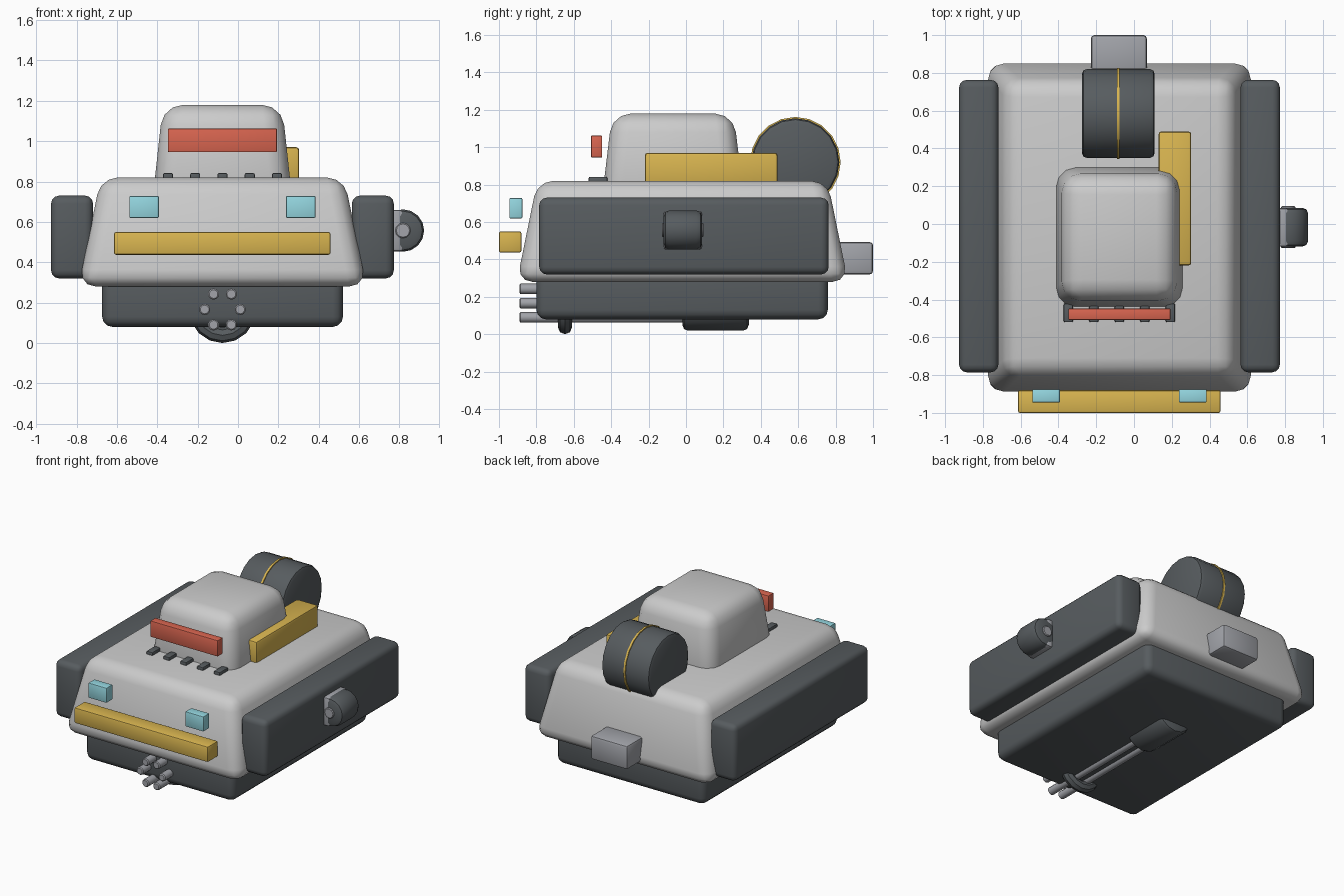
import bpy, bmesh
from math import pi, cos, sin, radians
from mathutils import Matrix, Vector

if "Cube" in bpy.data.objects:
    bpy.data.objects.remove(bpy.data.objects["Cube"])

CX = -0.077  # centre line of the vehicle body


def material(name, rgb):
    m = bpy.data.materials.new(name)
    m.diffuse_color = (*rgb, 1)
    m.use_nodes = True
    m.node_tree.nodes["Principled BSDF"].inputs["Base Color"].default_value = m.diffuse_color
    return m


DARK = material("dark_steel", (0.095, 0.107, 0.115))
YELLOW = material("yellow", (0.69, 0.46, 0.08))
RED = material("red", (0.69, 0.13, 0.08))
CYAN = material("cyan", (0.30, 0.68, 0.75))
METAL = material("light_metal", (0.36, 0.37, 0.40))


def finish(bm, name, mat, bevel=0, segments=3, min_angle=60):
    """Bevel the hard edges, make the object and shade it."""
    if bevel:
        edges = [e for e in bm.edges if e.calc_face_angle(0) > radians(min_angle)]
        bmesh.ops.bevel(bm, geom=edges, offset=bevel, segments=segments,
                        profile=0.5, affect='EDGES', clamp_overlap=True)
    bmesh.ops.recalc_face_normals(bm, faces=bm.faces[:])
    me = bpy.data.meshes.new(name)
    bm.to_mesh(me)
    bm.free()
    ob = bpy.data.objects.new(name, me)
    bpy.context.collection.objects.link(ob)
    if mat:
        me.materials.append(mat)
    bpy.ops.object.select_all(action='DESELECT')
    ob.select_set(True)
    bpy.context.view_layer.objects.active = ob
    bpy.ops.object.shade_smooth_by_angle(angle=radians(40))
    return ob


def box(name, x, y, z, mat=None, bevel=0.01, segments=2, inset=(0, 0)):
    """Box from (min, max) ranges; inset tapers the top in x and y."""
    bm = bmesh.new()
    bmesh.ops.create_cube(bm, size=2)
    for v in bm.verts:
        top = v.co.z > 0
        c = [(a + b) / 2 + s * ((b - a) / 2 - i * top)
             for (a, b), s, i in zip((x, y, z), v.co, (*inset, 0))]
        v.co = Vector(c)
    return finish(bm, name, mat, bevel, segments)


def drum(name, centre, radius, length, axis, mat, sides=16, bevel=0.02, segments=2):
    """Cylinder lying along x or y."""
    bm = bmesh.new()
    rot = Matrix.Rotation(pi / 2, 4, 'Y' if axis == 'x' else 'X')
    bmesh.ops.create_cone(bm, cap_ends=True, segments=sides, radius1=radius,
                          radius2=radius, depth=length,
                          matrix=Matrix.Translation(centre) @ rot)
    return finish(bm, name, mat, bevel, segments)


# Hull, undercarriage and turret
box("upper_hull", (-0.79, 0.636), (-0.905, 0.867), (0.28, 0.82), None, 0.085, 3, (0.11, 0.11))
box("lower_hull", (-0.673, 0.52), (-0.80, 0.758), (0.08, 0.40), DARK, 0.05, 3)
box("turret", (-0.422, 0.268), (-0.45, 0.31), (0.72, 1.18), None, 0.10, 3, (0.05, 0.055))

# Side skirts
for side, name in ((-1, "left_skirt"), (1, "right_skirt")):
    mid = CX + side * 0.745
    box(name, (mid - 0.104, mid + 0.104), (-0.785, 0.763), (0.32, 0.73), DARK, 0.04, 3)

# Bumper, headlights, visor and turret side box
box("front_bumper", (-0.614, 0.458), (-1.0, -0.88), (0.437, 0.55), YELLOW)
for side, name in ((-1, "left_headlight"), (1, "right_headlight")):
    mid = CX + side * 0.388
    box(name, (mid - 0.073, mid + 0.073), (-0.945, -0.875), (0.62, 0.728), CYAN, 0.005)
box("turret_visor", (-0.347, 0.193), (-0.508, -0.448), (0.945, 1.062), RED, 0.005)
box("turret_side_box", (0.13, 0.303), (-0.22, 0.49), (0.79, 0.97), YELLOW, 0.015)

# Vent slats in front of the turret
for i in range(5):
    mid = CX + (i - 2) * 0.135
    box(f"vent_slat_{i + 1}", (mid - 0.025, mid + 0.025), (-0.52, -0.42), (0.80, 0.842), DARK, 0.008)

# Rear drum with gold band, and rear box
drum("rear_drum", (-0.083, 0.585, 0.92), 0.235, 0.385, 'x', DARK, 20, 0.025)
drum("rear_drum_band", (-0.083, 0.585, 0.92), 0.242, 0.014, 'x', YELLOW, 20, 0)
box("rear_box", (-0.228, 0.068), (0.79, 1.0), (0.32, 0.493), METAL, 0.018)

# Rotary gun under the hull
GZ = 0.166
for i in range(6):
    a = i * pi / 3
    drum(f"gun_barrel_{i + 1}", (CX + 0.088 * cos(a), -0.44, GZ + 0.088 * sin(a)),
         0.028, 0.90, 'y', METAL, 10, 0.006, 1)
drum("gun_housing", (CX, 0.158, GZ), 0.147, 0.355, 'y', DARK, 16, 0.03)
bpy.ops.mesh.primitive_torus_add(location=(CX, -0.647, GZ), rotation=(pi / 2, 0, 0),
                                 major_radius=0.128, minor_radius=0.038,
                                 major_segments=16, minor_segments=8)
clamp = bpy.context.object
clamp.name = "gun_clamp_ring"
clamp.data.materials.append(DARK)
bpy.ops.object.shade_smooth_by_angle(angle=radians(40))

# Reel mounted on the right skirt
box("reel_mount", (0.74, 0.817), (-0.12, 0.085), (0.453, 0.66), METAL, 0.015)
drum("side_reel", (0.817, -0.017, 0.557), 0.105, 0.205, 'y', DARK, 16, 0.03)
drum("reel_axle", (0.817, -0.017, 0.557), 0.038, 0.222, 'y', METAL, 12, 0.005, 1)
